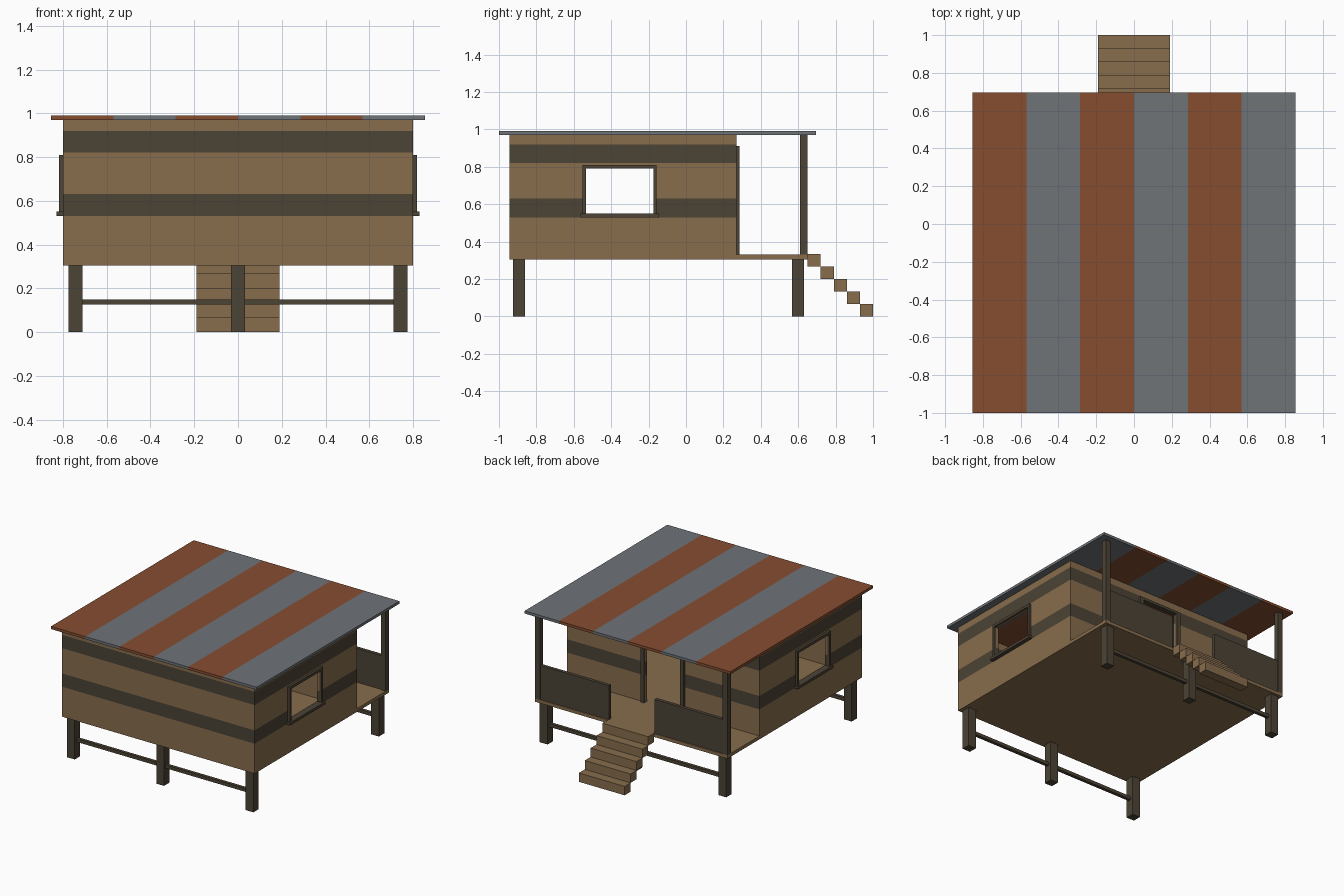
import bpy
import bmesh

old = bpy.data.objects.get("Cube")
if old:
    bpy.data.objects.remove(old, do_unlink=True)


def material(name, code):
    # sRGB hex code to a linear flat colour
    srgb = [int(code[i:i + 2], 16) / 255 for i in range(0, 6, 2)]
    colour = [((c + 0.055) / 1.055) ** 2.4 for c in srgb] + [1]
    mat = bpy.data.materials.new(name)
    mat.use_nodes = True
    mat.diffuse_color = colour
    bsdf = next(n for n in mat.node_tree.nodes if n.type == 'BSDF_PRINCIPLED')
    bsdf.inputs["Base Color"].default_value = colour
    bsdf.inputs["Roughness"].default_value = 0.9
    return mat


TAN = material("tan timber", "876d4d")
DARK = material("dark timber", "4c4335")
RUST = material("rusty sheet", "864d30")
GREY = material("grey sheet", "6e7377")


def add_object(name, bm, mats):
    mesh = bpy.data.meshes.new(name)
    bm.to_mesh(mesh)
    bm.free()
    for m in mats:
        mesh.materials.append(m)
    obj = bpy.data.objects.new(name, mesh)
    bpy.context.collection.objects.link(obj)
    return obj


def box(name, mat, xs, ys, zs):
    # Box between the given limits on each axis
    bm = bmesh.new()
    bmesh.ops.create_cube(bm, size=1)
    for v in bm.verts:
        v.co = [lim[0] if c < 0 else lim[1] for c, lim in zip(v.co, (xs, ys, zs))]
    return add_object(name, bm, [mat])


def mirrored(name, mat, xs, ys, zs):
    # The same box on both sides of x = 0
    box("left_" + name, mat, xs, ys, zs)
    box("right_" + name, mat, (-xs[1], -xs[0]), ys, zs)


# Main sizes
HALF = 0.8
FRONT, WALL_BACK, DECK_BACK = -0.945, 0.27, 0.65
BASE, FLOOR, EAVES, ROOF = 0.305, 0.33, 0.97, 0.99
WIN_Y, WIN_Z = (-0.535, -0.175), (0.55, 0.79)
DOOR_X, DOOR_Z = 0.15, 0.89
BANDS = [(0.53, 0.63), (0.82, 0.92)]

# Floor with porch deck
box("floor", TAN, (-HALF, HALF), (FRONT, DECK_BACK), (BASE, FLOOR))

# Banded walls: one sheet around the house with openings left out
outline = [(-HALF, FRONT), (HALF, FRONT), (HALF, WIN_Y[0]), (HALF, WIN_Y[1]),
           (HALF, WALL_BACK), (DOOR_X, WALL_BACK), (-DOOR_X, WALL_BACK),
           (-HALF, WALL_BACK), (-HALF, WIN_Y[1]), (-HALF, WIN_Y[0])]
levels = sorted({FLOOR, EAVES, DOOR_Z, *WIN_Z, *BANDS[0], *BANDS[1]})
bm = bmesh.new()
grid = [[bm.verts.new((x, y, z)) for x, y in outline] for z in levels]
for k in range(len(levels) - 1):
    mid_z = (levels[k] + levels[k + 1]) / 2
    for i, (x, y) in enumerate(outline):
        j = (i + 1) % len(outline)
        mx, my = (x + outline[j][0]) / 2, (y + outline[j][1]) / 2
        window = (abs(mx) == HALF and WIN_Y[0] < my < WIN_Y[1]
                  and WIN_Z[0] < mid_z < WIN_Z[1])
        door = my == WALL_BACK and abs(mx) < DOOR_X and mid_z < DOOR_Z
        if window or door:
            continue
        f = bm.faces.new((grid[k][i], grid[k][j], grid[k + 1][j], grid[k + 1][i]))
        f.material_index = int(any(a < mid_z < b for a, b in BANDS))
walls = add_object("walls", bm, [TAN, DARK])
thick = walls.modifiers.new("thickness", 'SOLIDIFY')
thick.thickness = 0.02
thick.offset = -1
thick.use_even_offset = True

# Striped roof
width = 0.285
for i in range(6):
    x = (i - 3) * width
    box(f"roof_strip_{i + 1}", GREY if i % 2 else RUST,
        (x, x + width), (-1, 0.695), (EAVES, ROOF))

# Legs and the braces between them
for row, y in (("front", -0.893), ("back", 0.598)):
    ys = (y - 0.032, y + 0.032)
    box(row + "_middle_leg", DARK, (-0.032, 0.032), ys, (0, BASE))
    mirrored(row + "_leg", DARK, (0.71, 0.775), ys, (0, BASE))
    mirrored(row + "_brace", DARK, (0.032, 0.71), (y - 0.012, y + 0.012), (0.125, 0.15))

# Window frames and sills
out = (HALF, 0.818)
bar = 0.018
mirrored("window_front_jamb", DARK, out, (WIN_Y[0] - bar, WIN_Y[0]), WIN_Z)
mirrored("window_back_jamb", DARK, out, (WIN_Y[1], WIN_Y[1] + bar), WIN_Z)
mirrored("window_head", DARK, out, (WIN_Y[0] - bar, WIN_Y[1] + bar), (WIN_Z[1], 0.81))
mirrored("window_sill", DARK, (HALF, 0.83), (-0.565, -0.145), (0.53, WIN_Z[0]))

# Door frame
frame_y = (WALL_BACK, 0.285)
mirrored("door_jamb", DARK, (DOOR_X, 0.18), frame_y, (FLOOR, DOOR_Z))
box("door_head", DARK, (-0.18, 0.18), frame_y, (DOOR_Z, 0.91))

# Porch posts and solid railings
mirrored("porch_post", DARK, (0.76, HALF), (0.61, DECK_BACK), (FLOOR, EAVES))
mirrored("porch_railing", DARK, (0.19, 0.76), (0.617, 0.643), (FLOOR, 0.585))

# Stairs down from the porch
rise, run = 0.0667, 0.07
for i in range(5):
    y = DECK_BACK + i * run
    top = (5 - i) * rise
    box(f"step_{i + 1}", TAN, (-0.19, 0.19), (y, y + run), (top - rise, top))
